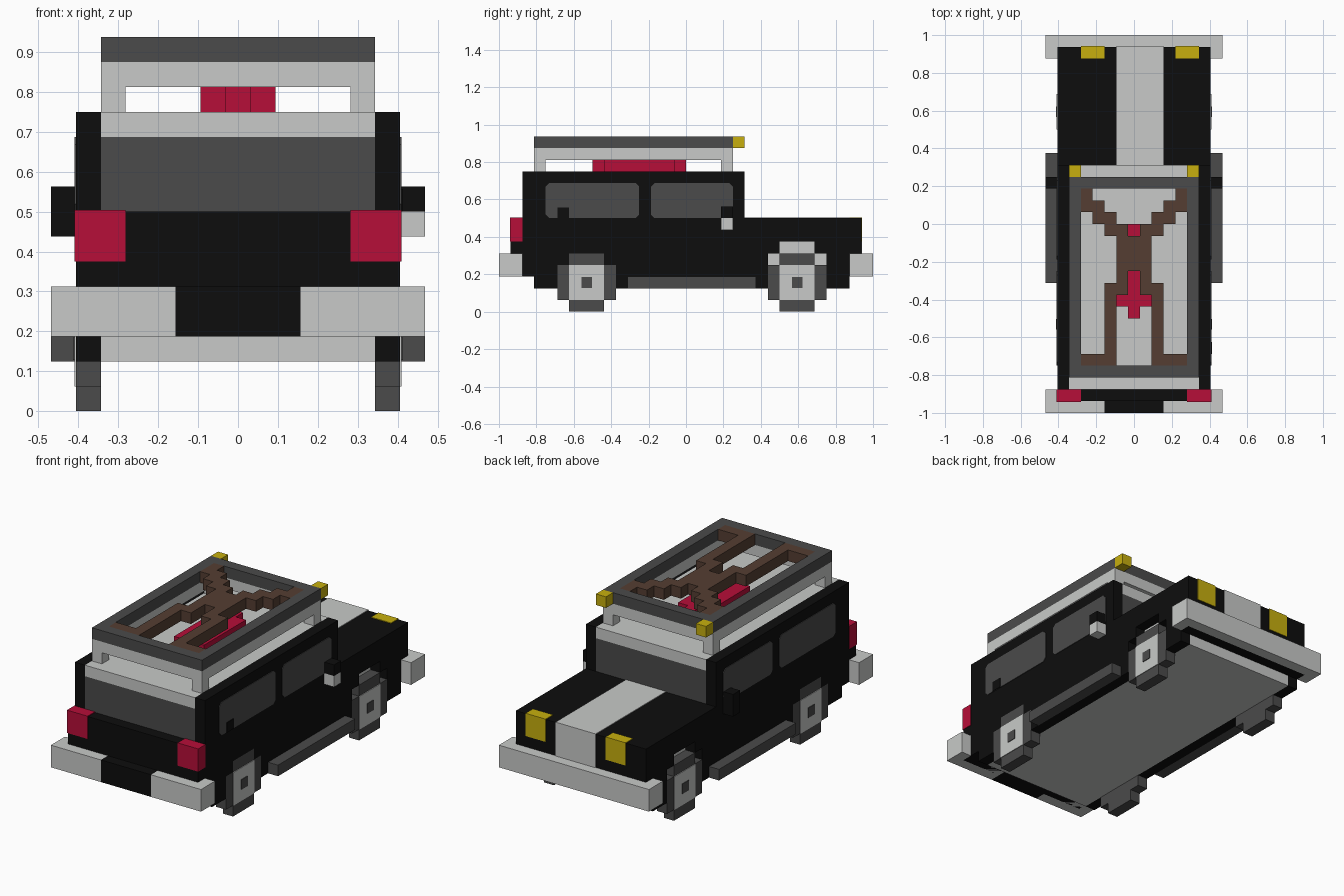
import bpy, bmesh
from mathutils import Vector

if "Cube" in bpy.data.objects:
    bpy.data.objects.remove(bpy.data.objects["Cube"])

U = 1 / 16      # one block of the model's grid
E = 0.06        # paint plate thickness, in blocks


def mat(name, rgb):
    m = bpy.data.materials.new(name)
    m.diffuse_color = (*rgb, 1)
    m.use_nodes = True
    m.node_tree.nodes["Principled BSDF"].inputs["Base Color"].default_value = m.diffuse_color
    return m


BLACK = mat("black", (0.004, 0.004, 0.004))
DARK = mat("dark grey", (0.069, 0.069, 0.069))
LIGHT = mat("light grey", (0.58, 0.59, 0.58))
RED = mat("red", (0.47, 0.0044, 0.04))
YELLOW = mat("yellow", (0.57, 0.43, 0.0044))
BROWN = mat("brown", (0.089, 0.048, 0.032))


def finish(bm, name, material):
    bmesh.ops.recalc_face_normals(bm, faces=bm.faces)
    bmesh.ops.scale(bm, vec=(U, U, U), verts=bm.verts)
    me = bpy.data.meshes.new(name)
    bm.to_mesh(me)
    bm.free()
    me.materials.append(material)
    ob = bpy.data.objects.new(name, me)
    bpy.context.collection.objects.link(ob)
    return ob


def prism(name, material, pts, lo, hi, axis="x", sides=(1,)):
    """Extrude an outline along x (points are y,z) or z (points are x,y)."""
    bm = bmesh.new()
    for s in sides:
        if axis == "x":
            vs = [bm.verts.new((s * lo, a, b)) for a, b in pts]
            step = Vector((s * (hi - lo), 0, 0))
        else:
            vs = [bm.verts.new((s * a, b, lo)) for a, b in pts]
            step = Vector((0, 0, hi - lo))
        f = bm.faces.new(vs)
        r = bmesh.ops.extrude_face_region(bm, geom=[f], use_keep_orig=True)
        top = [v for v in r["geom"] if isinstance(v, bmesh.types.BMVert)]
        bmesh.ops.translate(bm, vec=step, verts=top)
    return finish(bm, name, material)


def box(name, material, x, y, z, sides=(1,)):
    pts = [(y[0], z[0]), (y[1], z[0]), (y[1], z[1]), (y[0], z[1])]
    return prism(name, material, pts, x[0], x[1], "x", sides)


BOTH = (1, -1)

# Inner body, cabin glass block, roof and floor
box("lower_body", BLACK, (-5.5, 5.5), (-15, 15), (3, 8))
box("cabin_glass", DARK, (-5.5, 5.5), (-14, 5), (8, 11))
box("roof", LIGHT, (-5.5, 5.5), (-14, 5), (11, 12))
box("floor_plate", LIGHT, (-5.5, 5.5), (-13, 14), (2, 3))

# Side panels with stepped wheel wells
panel = [(-13, 2), (-11, 2), (-11, 4), (-10, 4), (-10, 5), (-7, 5), (-7, 4),
         (-6, 4), (-6, 2), (7, 2), (7, 5), (8, 5), (8, 6), (11, 6), (11, 5),
         (12, 5), (12, 2), (14, 2), (14, 3), (15, 3), (15, 8), (5, 8),
         (5, 12), (-14, 12), (-14, 8), (-15, 8), (-15, 3), (-13, 3)]
prism("side_panels", BLACK, panel, 5.5, 6.5, "x", BOTH)
box("wheel_well_liners", LIGHT, (5.4, 5.5 + E), (7, 12), (3, 6), BOTH)

# Side windows
for name, y in (("rear_side_windows", (-12, -4)), ("front_side_windows", (-3, 4))):
    a, b = y
    c = 0.3
    shape = [(a + c, 8), (b - c, 8), (b, 8 + c), (b, 11 - c), (b - c, 11),
             (a + c, 11), (a, 11 - c), (a, 8 + c)]
    prism(name, DARK, shape, 6.4, 6.5 + E, "x", BOTH)
box("window_latch", BLACK, (6.4, 6.5 + 2 * E), (-11, -10), (8, 8.9))

# Wheels: plus-shaped tyre, square hub face, small cap
for label, c in (("rear", -8.5), ("front", 9.5)):
    quarter = [(2.5, 1.5), (1.5, 1.5), (1.5, 2.5)]
    tyre = [(c + a, 2.5 + b) for a, b in quarter]
    tyre += [(c - a, 2.5 + b) for a, b in reversed(quarter)]
    tyre += [(c - a, 2.5 - b) for a, b in quarter]
    tyre += [(c + a, 2.5 - b) for a, b in reversed(quarter)]
    prism(label + "_tyres", DARK, tyre, 5.5, 6.5, "x", BOTH)
    box(label + "_hubs", LIGHT, (6.4, 6.5 + E), (c - 1.5, c + 1.5), (1, 4), BOTH)
    box(label + "_hub_caps", DARK, (6.4, 6.5 + 2 * E), (c - .45, c + .45),
        (2.05, 2.95), BOTH)

# Running boards and mirrors
box("running_boards", DARK, (6.5, 7.5), (-5, 6), (2, 3), BOTH)
box("mirror_right_top", BLACK, (6.5, 7.5), (3, 4), (8, 9))
box("mirror_right_bottom", LIGHT, (6.5, 7.5), (3, 4), (7, 8))
box("mirror_left", BLACK, (-7.5, -6.5), (3, 4), (7, 9))

# Bumpers
box("rear_bumper", LIGHT, (2.5, 7.5), (-16, -14), (3, 5), BOTH)
box("rear_bumper_centre", BLACK, (-2.5, 2.5), (-16, -14), (3, 5))
box("front_bumper", LIGHT, (-7.5, 7.5), (14, 16), (3, 5))

# Lamps and hood stripe
box("tail_lights", RED, (4.5, 6.5 + E), (-15 - E, -14), (6, 8 + E), BOTH)
for name, x in (("headlight_left", (-4.5, -2.5)), ("headlight_right", (3.5, 5.5))):
    box(name, YELLOW, x, (14.4, 15 + E), (6, 8 + E))
    box(name + "_top", YELLOW, x, (14, 14.5), (7.9, 8 + E))
box("hood_stripe", LIGHT, (-1.5, 2.5), (5, 15 + E), (7.9, 8 + E))
box("grille_stripe", LIGHT, (-1.5, 2.5), (14.9, 15 + E), (5, 8))

# Roof rack: corner legs, two stacked frames, spot lamps
for name, y in (("rack_rear_legs", (-13, -12)), ("rack_front_legs", (3, 4))):
    box(name, LIGHT, (4.5, 5.5), y, (12, 13), BOTH)
for name, m, z in (("rack_lower", LIGHT, (13, 14)), ("rack_upper", DARK, (14, 15))):
    box(name + "_rails", m, (4.5, 5.5), (-13, 4), z, BOTH)
    box(name + "_rear_bar", m, (-4.5, 4.5), (-13, -12), z)
    box(name + "_front_bar", m, (-4.5, 4.5), (3, 4), z)
box("spot_lamps", YELLOW, (4.5, 5.5), (4, 5), (14, 15), BOTH)

# Brown figure lying in the rack, with a red patch on the roof beneath
figure = [(0, -1), (.5, -1), (.5, 0), (1.5, 0), (1.5, 1), (2.5, 1), (2.5, 2),
          (3.5, 2), (3.5, 3), (4.5, 3), (4.5, 1), (3.5, 1), (3.5, 0), (2.5, 0),
          (2.5, -1), (1.5, -1), (1.5, -5), (2.5, -5), (2.5, -11), (4.5, -11),
          (4.5, -12), (1.5, -12), (1.5, -6), (.5, -6), (.5, -4), (0, -4)]
prism("roof_cargo_figure", BROWN, figure, 14, 15, "z", BOTH)
patch = [(.5, 0), (.5, -1), (1.5, -1), (1.5, -7), (.5, -7), (.5, -8),
         (-.5, -8), (-.5, -7), (-1.5, -7), (-1.5, -1), (-.5, -1), (-.5, 0)]
prism("red_roof_patch", RED, patch, 12, 13, "z")
